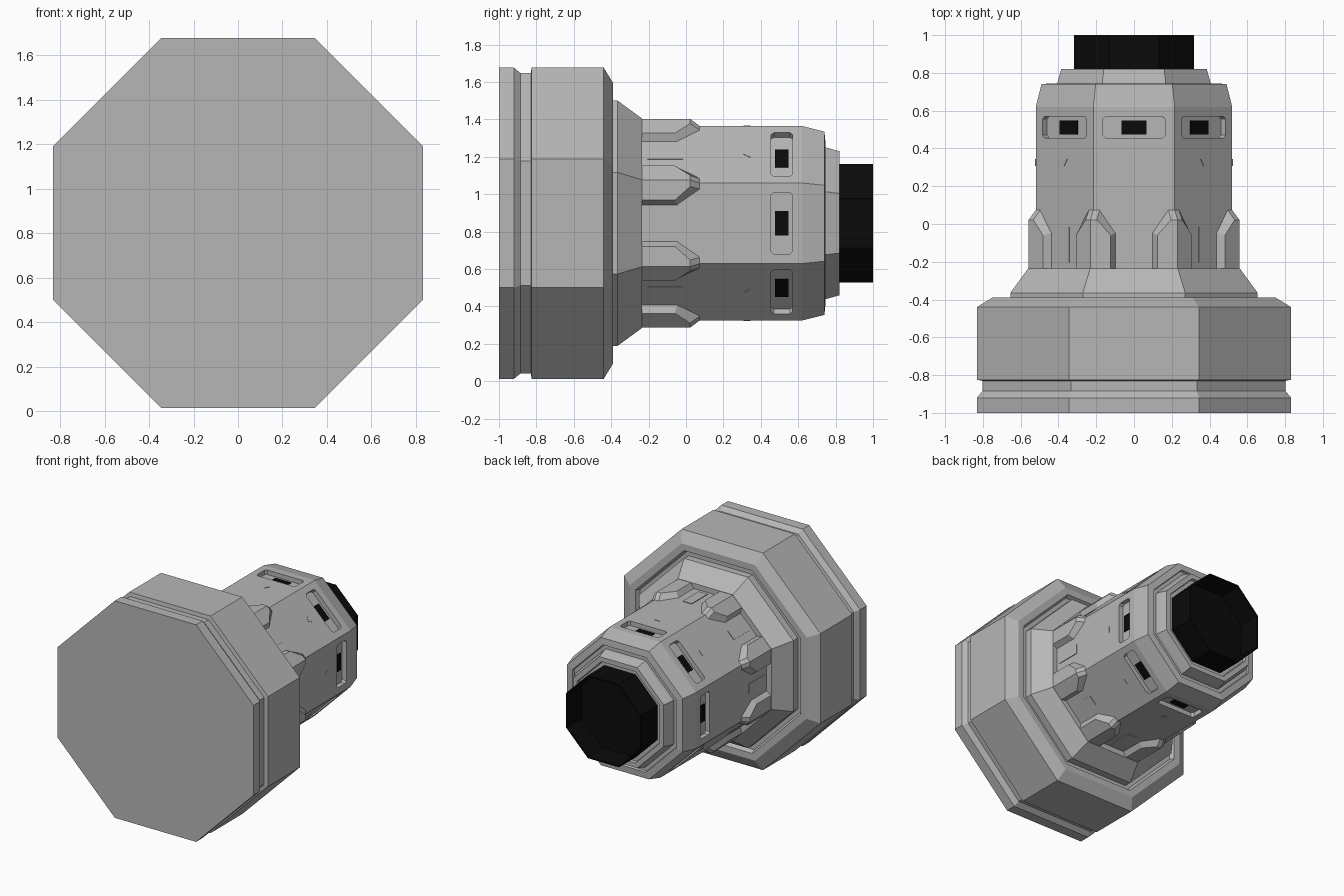
import bpy, bmesh, math
from mathutils import Vector

if "Cube" in bpy.data.objects:
    bpy.data.objects.remove(bpy.data.objects["Cube"])

ZC = 0.845                      # height of the long axis
T = math.tan(math.pi / 8)       # half side / apothem of an octagon


def material(name, v):
    m = bpy.data.materials.new(name)
    m.diffuse_color = (v, v, v, 1)
    m.use_nodes = True
    m.node_tree.nodes["Principled BSDF"].inputs["Base Color"].default_value = m.diffuse_color
    return m


GREY = material("grey", 0.47)
BLACK = material("black", 0.003)


def finish(bm, name, mat):
    bmesh.ops.recalc_face_normals(bm, faces=bm.faces)
    me = bpy.data.meshes.new(name)
    bm.to_mesh(me)
    bm.free()
    me.materials.append(mat)
    ob = bpy.data.objects.new(name, me)
    bpy.context.collection.objects.link(ob)
    return ob


def on_side(k, r, s, y):
    """Point on octagon side k: apothem r, sideways offset s, length y."""
    a = k * math.pi / 4
    return Vector((math.cos(a) * r - math.sin(a) * s, y,
                   ZC + math.sin(a) * r + math.cos(a) * s))


def bridge(bm, a, b):
    n = len(a)
    for i in range(n):
        bm.faces.new((a[i], a[(i + 1) % n], b[(i + 1) % n], b[i]))


def octagon_lathe(name, profile, mat):
    """Stack octagon rings (apothem, y) and cap both ends."""
    bm = bmesh.new()
    rings = [[bm.verts.new(on_side(k, r, r * T, y)) for k in range(8)]
             for r, y in profile]
    for a, b in zip(rings, rings[1:]):
        bridge(bm, a, b)
    bm.faces.new(rings[0])
    bm.faces.new(rings[-1])
    return finish(bm, name, mat)


def side_prisms(name, outline, r0, r1, mat):
    """Repeat a flat (s, y) outline on all eight sides, from r0 out to r1."""
    bm = bmesh.new()
    for k in range(8):
        lo, hi = [[bm.verts.new(on_side(k, r, s, y)) for s, y in outline]
                  for r in (r0, r1)]
        bridge(bm, lo, hi)
        bm.faces.new(lo)
        bm.faces.new(hi)
    return finish(bm, name, mat)


def rect(hs, y0, y1, c=0.0):
    """Rectangle outline, with corners cut by c."""
    if not c:
        return [(-hs, y0), (hs, y0), (hs, y1), (-hs, y1)]
    return [(-hs + c, y0), (hs - c, y0), (hs, y0 + c), (hs, y1 - c),
            (hs - c, y1), (-hs + c, y1), (-hs, y1 - c), (-hs, y0 + c)]


# Wide base flange with a groove
octagon_lathe("base_flange", [
    (0.832, -1.0), (0.832, -0.92), (0.803, -0.885), (0.803, -0.83),
    (0.832, -0.825), (0.832, -0.44), (0.75, -0.39), (0.70, -0.39),
    (0.685, -0.42), (0.60, -0.42)], GREY)

# Sloping collar between flange and barrel
octagon_lathe("collar", [(0.655, -0.43), (0.655, -0.365), (0.56, -0.235),
                         (0.50, -0.235)], GREY)

# Main barrel with stepped back end
barrel = octagon_lathe("barrel", [
    (0.52, -0.25), (0.52, 0.62), (0.49, 0.74), (0.44, 0.745), (0.435, 0.73),
    (0.408, 0.73), (0.405, 0.75), (0.385, 0.82), (0.35, 0.82),
    (0.345, 0.80), (0.30, 0.80)], GREY)

# Recessed windows cut into each barrel side
cutter = side_prisms("window_cutter", rect(0.165, 0.455, 0.57, 0.015),
                     0.485, 0.6, GREY)
cutter.hide_render = True
mod = barrel.modifiers.new("windows", 'BOOLEAN')
mod.operation = 'DIFFERENCE'
mod.solver = 'EXACT'
mod.object = cutter
bpy.context.view_layer.update()
deps = bpy.context.evaluated_depsgraph_get()
cut = bpy.data.meshes.new_from_object(barrel.evaluated_get(deps))
barrel.modifiers.clear()
barrel.data = cut
bpy.data.objects.remove(cutter)

# Dark vents inside the windows
side_prisms("window_vents", rect(0.065, 0.475, 0.547), 0.48, 0.492, BLACK)

# Thin plates and arrow markers on each side
side_prisms("side_plates", rect(0.038, -0.205, -0.015), 0.515, 0.525, GREY)
side_prisms("arrow_markers", [(-0.024, 0.345), (0.024, 0.345), (0, 0.308)],
            0.515, 0.523, GREY)

# Raised clips wrapping each corner of the barrel
bm = bmesh.new()
BASE = [(0.118, -0.24), (0.118, -0.045), (0.032, 0.08)]
TOP = [(0.108, -0.24), (0.108, -0.06), (0.035, 0.022)]
for k in range(8):
    loops = []
    for r, half in ((0.515, BASE), (0.558, TOP)):
        c = r * T
        left = [on_side(k, r, c - t, y) for t, y in half]
        right = [on_side(k + 1, r, t - c, y) for t, y in half]
        ridge = [on_side(k, r, c, half[i][1]) for i in (0, 1, 2)]
        lv, rv, mv = [[bm.verts.new(p) for p in q]
                      for q in (left, right, ridge)]
        for i in (0, 1):
            bm.faces.new((lv[i], lv[i + 1], mv[i + 1], mv[i]))
            bm.faces.new((mv[i], mv[i + 1], rv[i + 1], rv[i]))
        loops.append(lv + [mv[2]] + rv[::-1] + [mv[0]])
    bridge(bm, *loops)
finish(bm, "corner_clips", GREY)

# Dark open nozzle at the back
octagon_lathe("nozzle", [(0.318, 0.79), (0.318, 1.0), (0.308, 1.0),
                         (0.30, 0.83)], BLACK)
